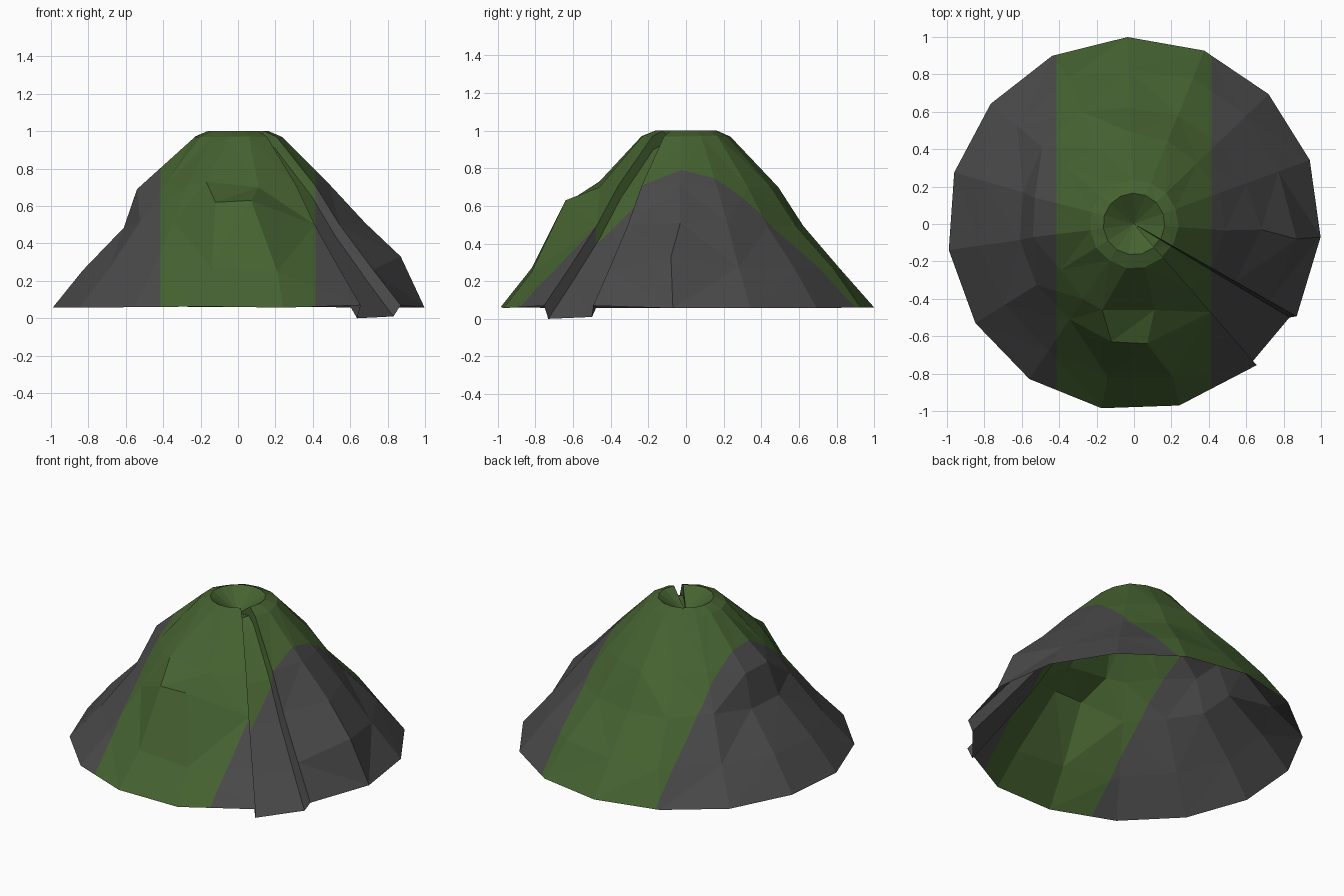
import bpy, bmesh, random
from math import radians, cos, sin

if "Cube" in bpy.data.objects:
    bpy.data.objects.remove(bpy.data.objects["Cube"])

random.seed(4)

def material(name, rgb):
    m = bpy.data.materials.new(name)
    m.diffuse_color = (*rgb, 1)
    m.use_nodes = True
    m.node_tree.nodes["Principled BSDF"].inputs["Base Color"].default_value = m.diffuse_color
    return m

grass = material("moss green", (0.06, 0.122, 0.03))
rock = material("dark grey rock", (0.067, 0.067, 0.068))

# Profile of the cone: (radius, height) from the foot to the crater rim
profile = [(1.0, 0.06), (0.83, 0.26), (0.625, 0.50), (0.475, 0.71), (0.237, 0.97), (0.165, 1.0)]
wobble = [0.004, 0.015, 0.02, 0.015, 0.003, 0.0]

# Columns: (angle, depth below slope); the last four form the lava channel
columns = [(-4 + 24 * k, 0) for k in range(13)]
columns += [(-49, 0), (-49, 0.07), (-31, 0.06), (-29.6, 0)]

# Rocky bumps: (column, ring) -> (x, y, z)
bumps = {
    (0, 1): (0.87, -0.08, 0.33), (0, 2): (0.68, -0.03, 0.51),
    (12, 3): (0.11, -0.46, 0.70), (12, 2): (0.07, -0.64, 0.63), (12, 1): (0.21, -0.82, 0.25),
    (11, 3): (-0.17, -0.46, 0.73), (11, 2): (-0.12, -0.63, 0.62), (11, 1): (-0.14, -0.82, 0.27),
    (5, 1): (-0.35, 0.78, 0.27), (5, 2): (-0.28, 0.60, 0.50),
    (7, 3): (-0.53, 0.14, 0.69), (8, 3): (-0.54, -0.07, 0.69),
}

bm = bmesh.new()
grid = []
for c, (angle, depth) in enumerate(columns):
    a = radians(angle)
    column = []
    for r, (rad, z) in enumerate(profile):
        w = 0 if c >= 13 else wobble[r]
        rr = rad + random.uniform(-w, w) * (r > 0)
        zz = z + random.uniform(-w, w) - depth + (0.01 if c >= 13 and r == 0 else 0)
        if depth:
            rr -= 0.03 * min(1, rad)
        column.append(bm.verts.new(bumps.get((c, r), (rr * cos(a), rr * sin(a), max(zz, 0)))))
    grid.append(column)

# Slopes and the inverted cone of the crater
pit = bm.verts.new((0, 0, 0.89))
n = len(columns)
for i in range(n):
    a, b = grid[i], grid[(i + 1) % n]
    for r in range(len(profile) - 1):
        bm.faces.new((a[r], b[r], b[r + 1], a[r + 1]))
    bm.faces.new((a[-1], b[-1], pit))

# Cut the slopes along the edges of the green band, then colour by position
bmesh.ops.triangulate(bm, faces=bm.faces[:])
for x in (-0.415, 0.415):
    bmesh.ops.bisect_plane(bm, geom=bm.verts[:] + bm.edges[:] + bm.faces[:],
                           plane_co=(x, 0, 0), plane_no=(1, 0, 0))
for f in bm.faces:
    f.material_index = 0 if abs(f.calc_center_median().x) < 0.415 else 1

mesh = bpy.data.meshes.new("volcano")
bm.to_mesh(mesh)
bm.free()
mesh.materials.append(grass)
mesh.materials.append(rock)
volcano = bpy.data.objects.new("volcano", mesh)
bpy.context.collection.objects.link(volcano)
